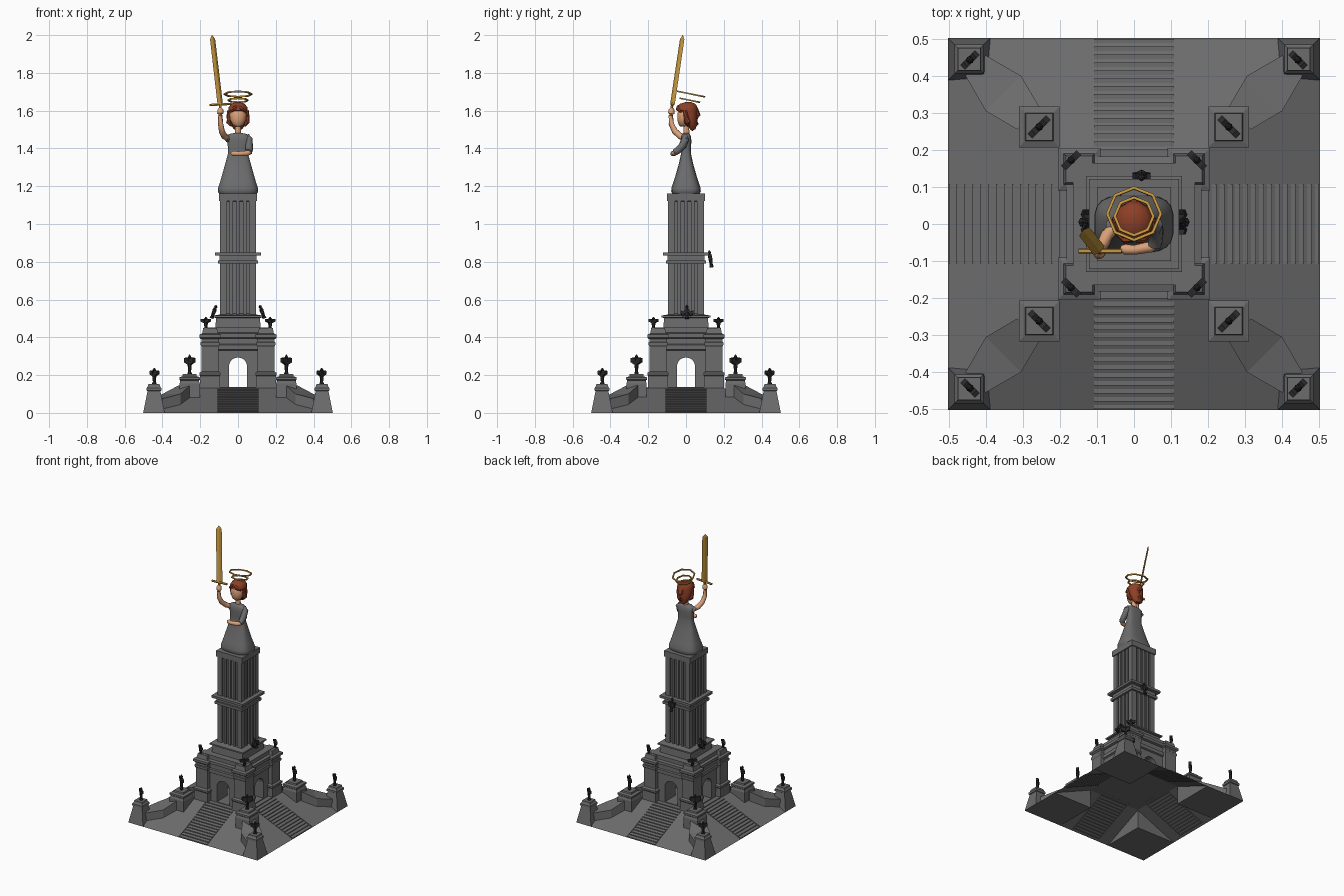
import bpy, bmesh, math
from mathutils import Vector, Matrix

def material(name, rgb):
    m = bpy.data.materials.new(name)
    m.diffuse_color = (*rgb, 1)
    return m

STONE = material("grey stone", (0.15, 0.15, 0.15))
BRONZE = material("dark bronze", (0.022, 0.022, 0.022))
SKIN = material("skin", (0.72, 0.36, 0.19))
HAIR = material("red hair", (0.27, 0.05, 0.02))
GOLD = material("gold", (0.56, 0.31, 0.05))
QUADS = [(1, 1), (-1, 1), (-1, -1), (1, -1)]
TURNS = [Matrix.Rotation(k * math.pi / 2, 4, 'Z') for k in range(4)]

def finish(bm, name, mat, smooth=False):
    bmesh.ops.recalc_face_normals(bm, faces=bm.faces)
    me = bpy.data.meshes.new(name)
    bm.to_mesh(me)
    me.materials.append(mat)
    ob = bpy.data.objects.new(name, me)
    bpy.context.collection.objects.link(ob)
    if smooth:
        bpy.context.view_layer.objects.active = ob
        ob.select_set(True)
        bpy.ops.object.shade_smooth_by_angle(angle=math.radians(45))
        ob.select_set(False)
    return ob

def loft(bm, rings, loop=False):
    vs = [[bm.verts.new(p) for p in r] for r in rings]
    n = len(vs[0])
    for a, b in zip(vs, vs[1:] + (vs[:1] if loop else [])):
        for i in range(n):
            bm.faces.new((a[i], a[(i + 1) % n], b[(i + 1) % n], b[i]))
    if not loop:
        bm.faces.new(vs[0][::-1])
        bm.faces.new(vs[-1])

def stack(bm, levels, at=(0, 0), n=4, power=2, mat=Matrix()):
    """Levels of (half x, half y, z, y shift) as squares, ellipses or rounded squares."""
    e = 0 if n == 4 else 2 / power
    rings = []
    for lv in levels:
        hx, hy, z, dy = (*lv, 0)[:4]
        cs = [(math.cos((k + 0.5) / n * math.tau), math.sin((k + 0.5) / n * math.tau)) for k in range(n)]
        rings.append([mat @ Vector((at[0] + hx * math.copysign(abs(c) ** e, c),
                                    at[1] + dy + hy * math.copysign(abs(s) ** e, s), z)) for c, s in cs])
    loft(bm, rings)

def sq(bm, levels, at=(0, 0)):
    stack(bm, [(h, h, z) for h, z in levels], at)

def tube(bm, pts, n=10):
    """Round limb through (x, y, z, radius) points."""
    P = [Vector(p[:3]) for p in pts]
    rings = []
    for i, p in enumerate(P):
        q = (P[min(i + 1, len(P) - 1)] - P[max(i - 1, 0)]).to_track_quat('Z', 'Y')
        rings.append([p + q @ Vector((pts[i][3] * math.cos(k * math.tau / n),
                                      pts[i][3] * math.sin(k * math.tau / n), 0)) for k in range(n)])
    loft(bm, rings)

def hip(d):  # height of the sloped base at distance d from the centre
    return 0.14 * (0.5 - d) / 0.32

# Sloped base: four solid corners joined by ramps that are hollow underneath
bm = bmesh.new()
for sx, sy in QUADS:
    o, a, b, c, d = [bm.verts.new((sx * x, sy * y, z)) for x, y, z in (
        (0.2, 0.2, 0), (0.502, 0.2, 0), (0.502, 0.502, 0), (0.2, 0.502, 0), (0.2, 0.2, hip(0.2)))]
    for f in ((o, a, b, c), (o, a, d), (o, c, d), (a, b, d), (b, c, d)):
        bm.faces.new(f)
for R in TURNS:
    bm.faces.new([bm.verts.new(R @ Vector(p)) for p in (
        (-0.2, -0.502, 0), (0.2, -0.502, 0), (0.2, -0.2, hip(0.2)), (-0.2, -0.2, hip(0.2)))])
bm.faces.new([bm.verts.new((0.2 * x, 0.2 * y, hip(0.2))) for x, y in QUADS])
finish(bm, "sloped_base", STONE)

# Four flights of stairs
bm = bmesh.new()
step, prof = 0.32 / 15, []
for i in range(15):
    d0, z = 0.5 - i * step, hip(0.5 - (i + 0.65) * step)
    prof += [(d0, prof[-1][1] if i else 0), (d0, z)]
prof += [(0.17, prof[-1][1]), (0.17, 0.131), (0.2, 0.131)]
for R in TURNS:
    loft(bm, [[R @ Vector((x, -d, z)) for d, z in prof] for x in (-0.108, 0.108)])
finish(bm, "stairs", STONE)

# Corner walls with sloping copings, then outer and inner pedestals
bm = bmesh.new()
for sx, sy in QUADS:
    sec = [(0.40, 0.455, 0.075, 0.005), (0.305, 0.40, 0.1, 0.02), (0.255, 0.315, 0.145, 0.06)]
    loft(bm, [[(sx * a, sy * b, lo), (sx * b, sy * a, lo), (sx * b, sy * a, hi), (sx * a, sy * b, hi)]
              for a, b, hi, lo in sec])
finish(bm, "corner_walls", STONE)
bm = bmesh.new()
for sx, sy in QUADS:
    sq(bm, [(0.057, 0), (0.034, 0.115), (0.039, 0.118), (0.039, 0.132), (0.032, 0.14), (0.030, 0.152)],
       (sx * 0.445, sy * 0.445))
    sq(bm, [(0.054, 0.06), (0.054, 0.155), (0.05, 0.165), (0.05, 0.172), (0.055, 0.176), (0.055, 0.188),
            (0.038, 0.194), (0.036, 0.205)], (sx * 0.256, sy * 0.262))
finish(bm, "pedestals", STONE)

# Arched block, pierced both ways
bm = bmesh.new()
sq(bm, [(0.165, 0.132), (0.165, 0.33), (0.175, 0.335), (0.175, 0.36), (0.168, 0.365), (0.168, 0.395),
        (0.182, 0.40), (0.182, 0.42), (0.165, 0.425), (0.165, 0.452)])
block = finish(bm, "arched_block", STONE)
arch = [(-0.048, 0.138), (0.048, 0.138)] + [
    (0.048 * math.cos(a * math.pi / 10), 0.245 + 0.048 * math.sin(a * math.pi / 10)) for a in range(11)]
for k in range(2):
    bm = bmesh.new()
    loft(bm, [[TURNS[k] @ Vector((u, v, z)) for u, z in arch] for v in (-0.3, 0.3)])
    cutter = finish(bm, "arch_cutter", STONE)
    mod = block.modifiers.new("arch", 'BOOLEAN')
    mod.operation, mod.object, mod.solver = 'DIFFERENCE', cutter, 'EXACT'
    bpy.context.view_layer.objects.active = block
    bpy.ops.object.modifier_apply(modifier="arch")
    bpy.data.objects.remove(cutter)

# Corner piers
bm = bmesh.new()
for sx, sy in QUADS:
    sq(bm, [(0.054, 0.132), (0.052, 0.195), (0.056, 0.2), (0.056, 0.212), (0.044, 0.22), (0.044, 0.35),
            (0.05, 0.36), (0.05, 0.372), (0.046, 0.376), (0.046, 0.39), (0.057, 0.398), (0.057, 0.414),
            (0.042, 0.42), (0.036, 0.45)], (sx * 0.148, sy * 0.148))
finish(bm, "corner_piers", STONE)

# Stepped plinth, ribbed shaft, bands and capital
bm = bmesh.new()
sq(bm, [(0.12, 0.45), (0.116, 0.503), (0.13, 0.505), (0.13, 0.515), (0.1, 0.52), (0.084, 0.525), (0.084, 1.12),
        (0.1, 1.122), (0.1, 1.162)])
for h, lo, hi in ((0.107, 0.79, 0.808), (0.098, 0.806, 0.836), (0.122, 0.834, 0.85)):
    sq(bm, [(h, lo), (h, hi)])
for R in TURNS:
    for u, w in ((-0.076, 0.018), (-0.035, 0.009), (0, 0.009), (0.035, 0.009)):
        stack(bm, [(w, 0.018, 0.515), (w, 0.018, 1.123)], (u, -0.076), mat=R)
finish(bm, "column", STONE)

# Small bronze winged figures
def figure(bm, x, y, z, h, ang, span, tilt=0.0, droop=0.1):
    M = Matrix.Translation((x, y, z)) @ Matrix.Rotation(ang, 4, 'Z') @ Matrix.Rotation(tilt, 4, 'X')
    stack(bm, [(0.013, 0.011, 0), (0.012, 0.01, 0.1 * h), (0.008, 0.008, 0.15 * h), (0.014, 0.011, 0.65 * h),
               (0.004, 0.004, 0.8 * h), (0.01, 0.01, 0.87 * h), (0.003, 0.003, h)], n=6, mat=M)
    for s in (-1, 1):
        sec = [(0.004, 0.48, 0.78), (0.6 * span, 0.46 + droop, 0.76 + droop),
               (span, 0.56 + 0.6 * droop, 0.76 + 0.6 * droop)]
        loft(bm, [[M @ Vector((s * u, v, w * h)) for v, w in ((-0.009, a), (0.009, a), (0.009, b), (-0.009, b))]
                  for u, a, b in sec])

bm = bmesh.new()
for sx, sy in QUADS:
    a = math.atan2(sy, sx) + math.pi / 2
    figure(bm, sx * 0.443, sy * 0.443, 0.15, 0.088, a, 0.028)
    figure(bm, sx * 0.256, sy * 0.262, 0.203, 0.105, a, 0.035)
    figure(bm, sx * 0.17, sy * 0.172, 0.445, 0.062, a, 0.03)
for s in (-1, 1):
    figure(bm, s * 0.14, 0.005, 0.5, 0.075, s * math.pi / 2, 0.034, -0.35, -0.3)
figure(bm, 0.02, 0.136, 0.77, 0.09, math.pi, 0.024, -0.15, -0.15)
finish(bm, "bronze_figures", BRONZE)

# Gown with sleeves
bm = bmesh.new()
stack(bm, [(0.1, 0.072, 1.16), (0.108, 0.079, 1.172), (0.106, 0.078, 1.19), (0.095, 0.066, 1.225),
           (0.082, 0.052, 1.27), (0.068, 0.038, 1.32), (0.054, 0.027, 1.37), (0.053, 0.026, 1.40),
           (0.058, 0.029, 1.44), (0.06, 0.026, 1.465), (0.045, 0.02, 1.477), (0.02, 0.014, 1.482)], n=20, power=3.2)
tube(bm, [(0.045, 0, 1.468, 0.014), (0.057, -0.003, 1.45, 0.021), (0.059, -0.018, 1.415, 0.021),
          (0.059, -0.045, 1.388, 0.019), (0.055, -0.058, 1.38, 0.018)])
tube(bm, [(-0.04, 0, 1.462, 0.016), (-0.062, -0.01, 1.447, 0.022)])
finish(bm, "gown", STONE, True)

# Raised arm, folded arm, neck and head
bm = bmesh.new()
tube(bm, [(-0.05, -0.005, 1.45, 0.014), (-0.073, -0.03, 1.465, 0.017), (-0.086, -0.06, 1.492, 0.016),
          (-0.092, -0.078, 1.53, 0.014), (-0.094, -0.08, 1.575, 0.012), (-0.094, -0.078, 1.585, 0.017),
          (-0.093, -0.076, 1.605, 0.016), (-0.093, -0.075, 1.615, 0.008)])
tube(bm, [(0.068, -0.048, 1.382, 0.012), (0.045, -0.062, 1.374, 0.015), (0, -0.07, 1.372, 0.013),
          (-0.025, -0.068, 1.374, 0.014), (-0.037, -0.064, 1.374, 0.006)])
tube(bm, [(0, 0.003, 1.47, 0.017), (0, 0, 1.54, 0.015)])
stack(bm, [(0.014, 0.014, 1.516, -0.016), (0.03, 0.027, 1.527, -0.013), (0.042, 0.036, 1.55, -0.01),
           (0.045, 0.04, 1.575, -0.007), (0.042, 0.039, 1.6, -0.004), (0.03, 0.03, 1.62, 0)], n=16)
finish(bm, "head_and_arms", SKIN, True)

# Hair: cap, side curls, fringe and tail
bm = bmesh.new()
stack(bm, [(0.02, 0.014, 1.50, 0.036), (0.042, 0.026, 1.525, 0.032), (0.051, 0.035, 1.56, 0.025),
           (0.053, 0.042, 1.59, 0.018), (0.053, 0.056, 1.6, 0.006), (0.051, 0.056, 1.618, 0.006),
           (0.038, 0.043, 1.636, 0.009), (0.014, 0.016, 1.645, 0.012)], n=12)
for s in (-1, 1):
    tube(bm, [(s * 0.046, -0.005, 1.6, 0.012), (s * 0.049, 0, 1.57, 0.012), (s * 0.047, 0.006, 1.54, 0.016),
              (s * 0.034, 0.012, 1.52, 0.007)], 7)
    tube(bm, [(s * 0.004, -0.04, 1.622, 0.009), (s * 0.022, -0.042, 1.61, 0.012), (s * 0.042, -0.028, 1.595, 0.007)], 7)
tube(bm, [(0, 0.045, 1.61, 0.018), (0, 0.06, 1.575, 0.017), (0, 0.052, 1.535, 0.016), (0, 0.03, 1.495, 0.006)], 8)
finish(bm, "hair", HAIR, True)

# Two tilted eight-sided halos
bm = bmesh.new()
for r, y, z in ((0.072, 0.027, 1.688), (0.052, 0.02, 1.655)):
    M = Matrix.Translation((0, y, z)) @ Matrix.Rotation(-0.2, 4, 'X')
    loft(bm, [[M @ Matrix.Rotation(k * math.tau / 8, 4, 'Z') @ Vector((r + a * 0.004, 0, b * 0.004))
               for a, b in QUADS] for k in range(8)], loop=True)
finish(bm, "halos", GOLD)

# Raised sword: ridged blade, guard and grip
bm = bmesh.new()
base, tip = Vector((-0.094, -0.072, 1.632)), Vector((-0.137, -0.017, 2.0))
d = (tip - base).normalized()
side = d.cross(Vector((0.6, -0.7, 0))).normalized()
flat = d.cross(side)
loft(bm, [[base.lerp(tip, t) + v for v in (side * w, flat * h, side * -w, flat * -h)]
          for t, w, h in ((0, 0.019, 0.006), (0.94, 0.018, 0.005), (1, 0.001, 0.0005))])
tube(bm, [(-0.15, -0.073, 1.63, 0.007), (-0.034, -0.073, 1.636, 0.007)], 6)
tube(bm, [(-0.094, -0.073, 1.635, 0.007), (-0.091, -0.082, 1.56, 0.007)], 6)
finish(bm, "sword", GOLD)
